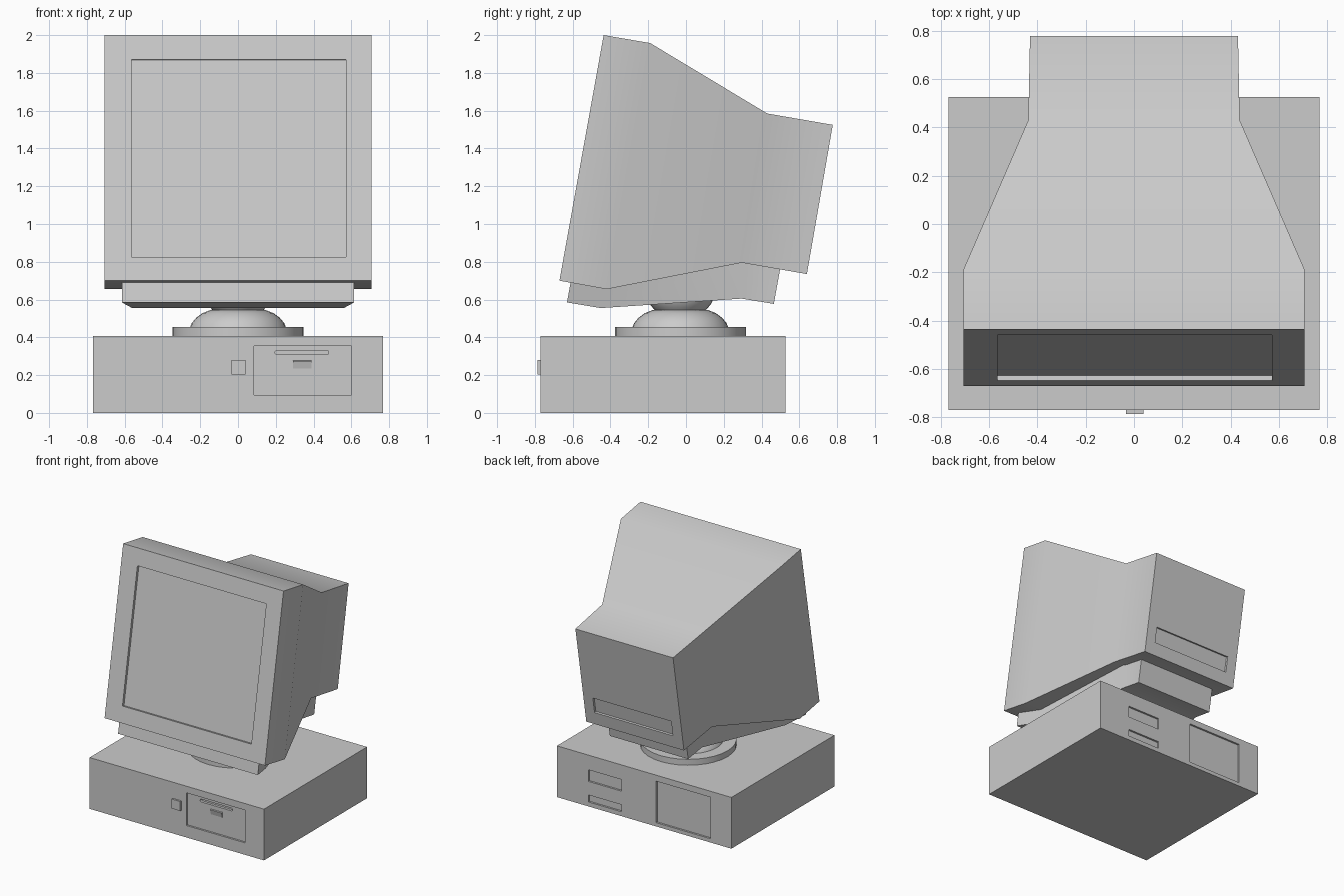
import bpy, bmesh, math
from mathutils import Matrix, Vector

default = bpy.data.objects.get("Cube")
if default:
    bpy.data.objects.remove(default, do_unlink=True)

GREY = (0.6, 0.6, 0.6, 1)
plastic = bpy.data.materials.new("plain grey plastic")
plastic.use_nodes = True
plastic.diffuse_color = GREY
plastic.node_tree.nodes["Principled BSDF"].inputs["Base Color"].default_value = GREY

TILT = math.radians(-10.2)


def finish(name, bm):
    bmesh.ops.recalc_face_normals(bm, faces=bm.faces)
    mesh = bpy.data.meshes.new(name)
    bm.to_mesh(mesh)
    bm.free()
    mesh.materials.append(plastic)
    ob = bpy.data.objects.new(name, mesh)
    bpy.context.collection.objects.link(ob)
    return ob


def activate(ob):
    bpy.ops.object.select_all(action='DESELECT')
    ob.select_set(True)
    bpy.context.view_layer.objects.active = ob


def smooth(ob):
    activate(ob)
    bpy.ops.object.shade_smooth_by_angle(angle=math.radians(30))


def box(name, center, size, tilt=0, round_ends=False):
    bm = bmesh.new()
    bmesh.ops.create_cube(bm, size=1)
    bmesh.ops.scale(bm, vec=size, verts=bm.verts)
    if round_ends:
        edges = [e for e in bm.edges
                 if abs(e.verts[0].co.y - e.verts[1].co.y) > size[1] / 2]
        bmesh.ops.bevel(bm, geom=edges, offset=size[2] * 0.48, segments=4,
                        profile=0.5, affect='EDGES')
    bm.transform(Matrix.Translation(center) @ Matrix.Rotation(tilt, 4, 'X'))
    return finish(name, bm)


def recess(ob, center, size, tilt=0, round_ends=False):
    cutter = box("cutter", center, size, tilt, round_ends)
    cutter.hide_render = True
    mod = ob.modifiers.new("recess", 'BOOLEAN')
    mod.operation, mod.solver, mod.object = 'DIFFERENCE', 'EXACT', cutter
    activate(ob)
    bpy.ops.object.modifier_apply(modifier=mod.name)
    bpy.data.objects.remove(cutter, do_unlink=True)


def loft(name, sections):
    """Each section: half width, lower (y, z), upper (y, z)."""
    bm = bmesh.new()
    rings = [[bm.verts.new((s * w, *p)) for s, p in
              ((-1, lo), (1, lo), (1, hi), (-1, hi))] for w, lo, hi in sections]
    for a, b in zip(rings, rings[1:]):
        for i in range(4):
            j = (i + 1) % 4
            bm.faces.new((a[i], a[j], b[j], b[i]))
    bm.faces.new(rings[0])
    bm.faces.new(rings[-1])
    return finish(name, bm)


def lathe(name, profile, center):
    bm = bmesh.new()
    verts = [bm.verts.new((r, 0, z)) for r, z in profile]
    edges = [bm.edges.new(pair) for pair in zip(verts, verts[1:])]
    bmesh.ops.spin(bm, geom=verts + edges, cent=(0, 0, 0), axis=(0, 0, 1),
                   angle=math.tau, steps=32)
    bmesh.ops.remove_doubles(bm, verts=bm.verts, dist=0.0005)
    bm.transform(Matrix.Translation(center))
    ob = finish(name, bm)
    smooth(ob)
    return ob


# System case with front drive bay and rear openings
case = box("system_case", (0, -0.122, 0.204), (1.536, 1.296, 0.408))
FRONT, BACK = -0.77, 0.526
recess(case, (0.343, FRONT, 0.225), (0.516, 0.03, 0.26))
recess(case, (0.338, FRONT + 0.015, 0.32), (0.285, 0.04, 0.022), round_ends=True)
for x, z, w, h in ((0.345, 0.245, 0.29, 0.092),
                   (0.345, 0.063, 0.29, 0.056),
                   (-0.345, 0.195, 0.48, 0.33)):
    recess(case, (x, BACK, z), (w, 0.03, h))
box("power_button", (0.003, -0.773, 0.242), (0.074, 0.024, 0.075))

# Drive latch, leaning downward inside the bay
box("drive_latch", (0.34, -0.754, 0.255), (0.1, 0.012, 0.042), math.radians(14))

# Swivel stand
stand = (0, -0.03, 0)
lathe("swivel_disc", [(0, 0.4), (0.347, 0.4), (0.347, 0.455), (0, 0.455)], stand)
lathe("swivel_dome", [(0, 0.45), (0.255, 0.45), (0.245, 0.475), (0.222, 0.503),
                      (0.188, 0.528), (0.145, 0.545), (0, 0.545)], stand)
lathe("swivel_cup", [(0, 0.53), (0.122, 0.53), (0.145, 0.555), (0.165, 0.58),
                     (0.178, 0.615), (0.18, 0.66), (0, 0.66)], stand)

# Monitor foot, narrowing toward the back and sunk into the housing
up = Vector((0, 0.22)) @ Matrix.Rotation(-TILT, 2)
up = Vector((abs(up.x), abs(up.y)))
foot = [(0.615, (-0.63, 0.585)), (0.56, (-0.45, 0.555)),
        (0.347, (0.295, 0.605)), (0.345, (0.465, 0.577))]
smooth(loft("monitor_foot", [(w, p, tuple(Vector(p) + up)) for w, p in foot]))

# Monitor housing with recessed screen and rear label panel
housing = loft("monitor_housing", [
    (0.706, (-0.67, 0.70), (-0.436, 2.0)),
    (0.706, (-0.42, 0.655), (-0.19, 1.958)),
    (0.437, (0.295, 0.795), (0.43, 1.585)),
    (0.43, (0.64, 0.735), (0.777, 1.525))])
recess(housing, (0.003, -0.553, 1.348), (1.135, 0.04, 1.062), TILT)
recess(housing, (0, 0.667, 0.898), (0.69, 0.03, 0.125), TILT)
smooth(housing)
